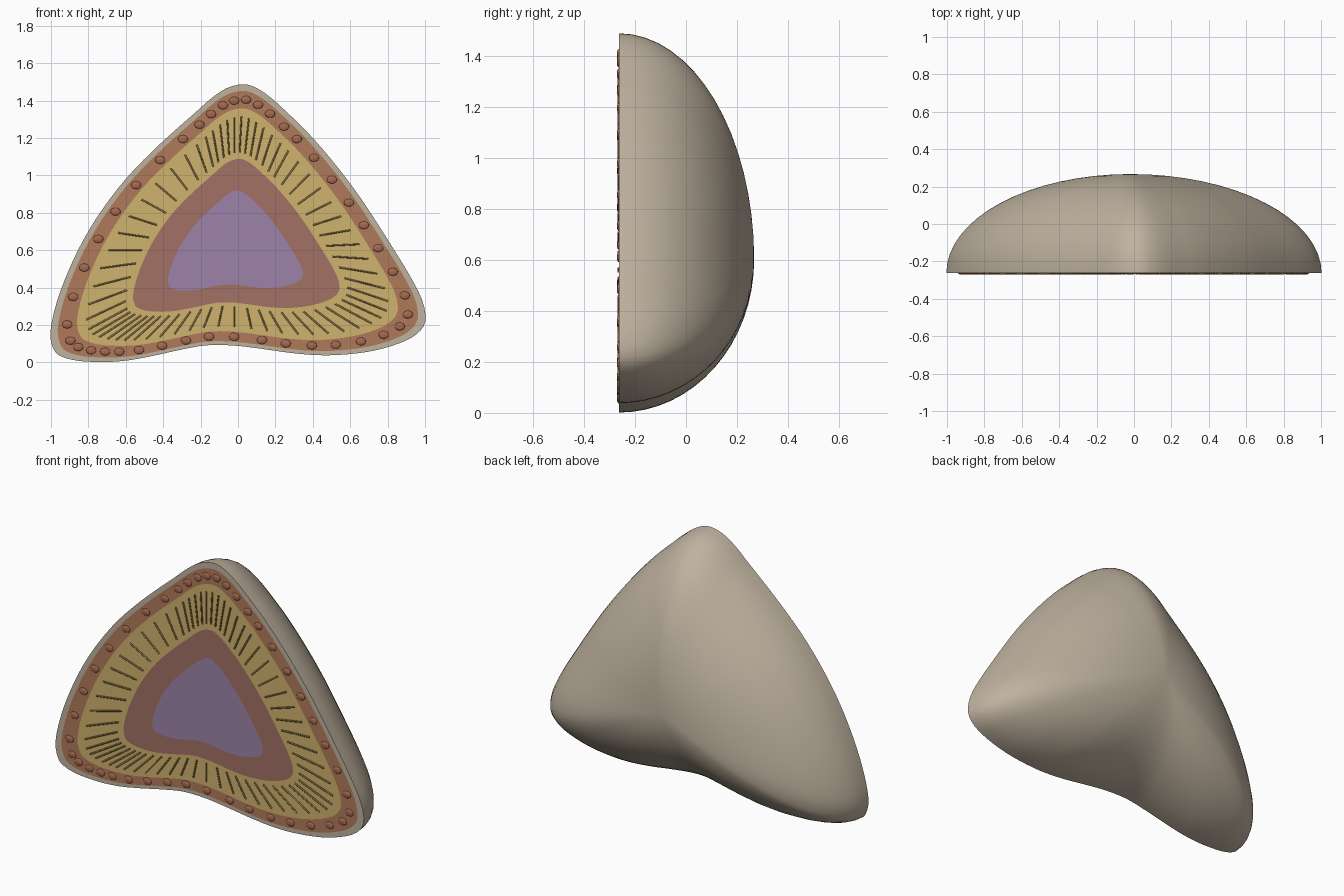
import bpy
import math
from mathutils import Vector

cube = bpy.data.objects.get("Cube")
if cube:
    bpy.data.objects.remove(cube)

CENTRE = Vector((-0.02, 0, 0.6))
FRONT, BACK = -0.263, 0.267     # cut face and top of the dome along y
STUD_SCALE = 0.908              # studs sit on this shrunken copy of the outline

# Stud positions (thousandths, x and z), clockwise from the top
STUDS = [(-21, 1399), (43, 1404), (107, 1377), (171, 1329), (246, 1260), (315, 1194),
         (406, 1094), (502, 977), (593, 854), (673, 733), (750, 611), (828, 484),
         (892, 358), (908, 256), (865, 192), (779, 147), (657, 112), (523, 94),
         (395, 90), (256, 101), (128, 119), (-21, 137), (-155, 138), (-278, 117),
         (-406, 89), (-529, 66), (-635, 57), (-710, 58), (-785, 64), (-854, 82),
         (-896, 116), (-913, 203), (-881, 350), (-822, 507), (-747, 660), (-655, 806),
         (-545, 948), (-416, 1082), (-294, 1194), (-206, 1271), (-144, 1327), (-80, 1374)]
COUNT = len(STUDS)
OUTLINE = [(Vector((x, 0, z)) / 1000 - CENTRE) / STUD_SCALE for x, z in STUDS]


def material(name, hex_colour):
    """Flat material from an sRGB hex colour."""
    rgb = [int(hex_colour[i:i + 2], 16) / 255 for i in (0, 2, 4)]
    linear = [c / 12.92 if c < 0.04 else ((c + 0.055) / 1.055) ** 2.4 for c in rgb]
    mat = bpy.data.materials.new(name)
    mat.use_nodes = True
    mat.diffuse_color = (*linear, 1)
    shader = next(n for n in mat.node_tree.nodes if n.type == "BSDF_PRINCIPLED")
    shader.inputs["Base Color"].default_value = (*linear, 1)
    return mat


def outline_point(t, scale, y):
    """Point on the smooth closed outline, shrunk towards the centre."""
    i = math.floor(t)
    f = t - i
    a, b, c, d = (OUTLINE[(i + k) % COUNT] for k in (-1, 0, 1, 2))
    p = b + 0.5 * f * (c - a + f * (2 * a - 5 * b + 4 * c - d + f * (3 * (b - c) + d - a)))
    return CENTRE + p * scale + Vector((0, y, 0))


def shell(name, rings, mat, steps=3, front_cap=False, tip=None):
    """Skin a list of (scale, y) rings, with an optional front cap or back tip."""
    n = COUNT * steps
    verts = [outline_point(i / steps, s, y) for s, y in rings for i in range(n)]
    faces = []
    for r in range(len(rings) - 1):
        a, b = r * n, (r + 1) * n
        for i in range(n):
            j = (i + 1) % n
            faces.append((a + i, a + j, b + j, b + i))
    if front_cap:
        faces.append(tuple(reversed(range(n))))
    if tip is not None:
        last = len(verts) - n
        verts.append(CENTRE + Vector((0, tip, 0)))
        faces += [(last + i, last + (i + 1) % n, len(verts) - 1) for i in range(n)]
    mesh = bpy.data.meshes.new(name)
    mesh.from_pydata(verts, [], faces)
    mesh.materials.append(mat)
    obj = bpy.data.objects.new(name, mesh)
    bpy.context.collection.objects.link(obj)
    return obj


def smooth(obj, degrees):
    bpy.ops.object.select_all(action="DESELECT")
    obj.select_set(True)
    bpy.context.view_layer.objects.active = obj
    bpy.ops.object.shade_smooth_by_angle(angle=math.radians(degrees))


capsule_mat = material("capsule grey beige", "BFB29F")
outer_mat = material("outer zone brown", "B07A5A")
middle_mat = material("middle zone tan", "D0B26E")
inner_mat = material("inner zone rose", "A27165")
core_mat = material("core purple", "9C84A8")
stud_mat = material("stud brown", "A56A50")
rod_mat = material("rod olive", "857040")

# Domed capsule with a narrow flat rim at the front
dome = [(0.96, FRONT), (1, FRONT)]
for k in range(1, 16):
    angle = math.pi / 2 * k / 16
    dome.append((math.cos(angle), FRONT + (BACK - FRONT) * math.sin(angle)))
smooth(shell("capsule", dome, capsule_mat, tip=BACK), 40)

# Concentric zones on the cut face
shell("outer_zone", [(0.855, FRONT), (0.96, FRONT)], outer_mat)
shell("middle_zone", [(0.55, FRONT), (0.855, FRONT)], middle_mat)
shell("inner_zone", [(0.36, FRONT), (0.55, FRONT)], inner_mat)
shell("core", [(0.36, FRONT)], core_mat, front_cap=True)

# Flattened studs around the outer zone
stud_mesh = None
for i in range(COUNT):
    place = outline_point(i, STUD_SCALE, FRONT)
    if stud_mesh is None:
        bpy.ops.mesh.primitive_uv_sphere_add(segments=16, ring_count=8, radius=1)
        stud = bpy.context.object
        stud_mesh = stud.data
        stud_mesh.materials.append(stud_mat)
        smooth(stud, 60)
    else:
        stud = bpy.data.objects.new("stud", stud_mesh)
        bpy.context.collection.objects.link(stud)
    stud.name = f"stud_{i + 1}"
    stud.location = place
    stud.scale = (0.027, 0.008, 0.021)

# Thin radial rods across the middle zone
RODS = 60
curve = bpy.data.curves.new("radial_rods", "CURVE")
curve.dimensions = "3D"
curve.bevel_depth = 0.005
curve.bevel_resolution = 1
curve.use_fill_caps = True
for i in range(RODS):
    spline = curve.splines.new("POLY")
    spline.points.add(1)
    for point, scale in zip(spline.points, (0.59, 0.805)):
        point.co = (*outline_point(i * COUNT / RODS, scale, FRONT - 0.001), 1)
curve.materials.append(rod_mat)
rods = bpy.data.objects.new("radial_rods", curve)
bpy.context.collection.objects.link(rods)
